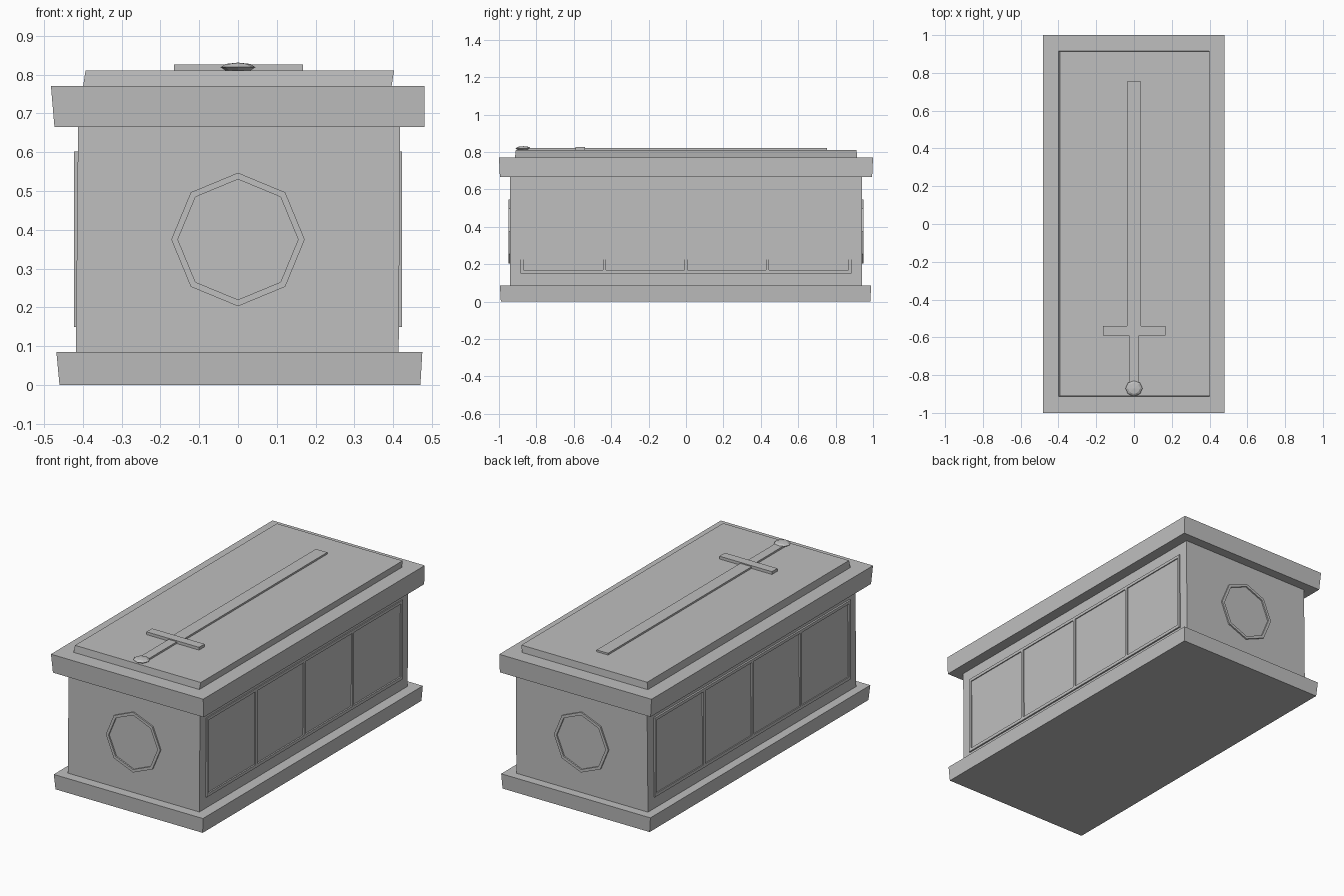
import bpy, bmesh, math
from mathutils import Matrix

if "Cube" in bpy.data.objects:
    bpy.data.objects.remove(bpy.data.objects["Cube"])

stone = bpy.data.materials.new("grey stone")
stone.diffuse_color = (0.52, 0.52, 0.52, 1)
stone.use_nodes = True
stone.node_tree.nodes["Principled BSDF"].inputs["Base Color"].default_value = stone.diffuse_color


def finish(name, bm):
    bmesh.ops.recalc_face_normals(bm, faces=bm.faces)
    me = bpy.data.meshes.new(name)
    bm.to_mesh(me)
    bm.free()
    me.materials.append(stone)
    ob = bpy.data.objects.new(name, me)
    bpy.context.collection.objects.link(ob)
    return ob


def slab(name, bottom, top, z0, z1):
    """Block with separate bottom and top rectangles (x0, x1, y0, y1)."""
    bm = bmesh.new()
    rings = []
    for (x0, x1, y0, y1), z in ((bottom, z0), (top, z1)):
        rings.append([bm.verts.new((x, y, z)) for x, y in
                      ((x0, y0), (x1, y0), (x1, y1), (x0, y1))])
    lo, hi = rings
    bm.faces.new(lo)
    bm.faces.new(hi)
    for i in range(4):
        j = (i + 1) % 4
        bm.faces.new((lo[i], lo[j], hi[j], hi[i]))
    return finish(name, bm)


def box(name, x0, x1, y0, y1, z0, z1):
    return slab(name, (x0, x1, y0, y1), (x0, x1, y0, y1), z0, z1)


# Main chest: plinth, body, overhanging lid and raised top, slightly uneven
slab("plinth", (-0.46, 0.47, -0.99, 0.985), (-0.468, 0.475, -0.995, 0.99), 0, 0.085)
slab("chest_body", (-0.418, 0.414, -0.94, 0.94), (-0.412, 0.418, -0.94, 0.94), 0.08, 0.67)
slab("lid", (-0.473, 0.48, -0.995, 0.995), (-0.482, 0.48, -1, 1), 0.665, 0.77)
slab("raised_top", (-0.40, 0.395, -0.915, 0.915), (-0.393, 0.402, -0.91, 0.912), 0.765, 0.81)

# Side panelling: rails, end stiles and dividers on both long sides
for side, s in (("left", -1), ("right", 1)):
    xa, xb = sorted((s * 0.405, s * 0.423))
    box(side + "_lower_rail", xa, xb, -0.885, 0.885, 0.15, 0.168)
    box(side + "_upper_rail", xa, xb, -0.885, 0.885, 0.585, 0.602)
    for i in range(5):
        y = (-0.877, -0.437, 0, 0.437, 0.877)[i]
        box(f"{side}_stile_{i + 1}", xa, xb, y - 0.008, y + 0.008, 0.168, 0.585)

# Eight-sided raised rings on both ends
for end, s in (("front", -1), ("back", 1)):
    bm = bmesh.new()
    loops = []
    for r, y in ((0.172, 0.93), (0.172, 0.948), (0.155, 0.948), (0.155, 0.93)):
        loops.append([bm.verts.new((r * math.sin(k * math.pi / 4), s * y,
                                    0.375 + r * math.cos(k * math.pi / 4)))
                      for k in range(8)])
    for a in range(4):
        p, q = loops[a], loops[(a + 1) % 4]
        for k in range(8):
            n = (k + 1) % 8
            bm.faces.new((p[k], p[n], q[n], q[k]))
    finish(end + "_ring", bm)

# Sword lying on the top
box("sword_blade", -0.036, 0.036, -0.56, 0.755, 0.80, 0.82)
box("sword_guard", -0.165, 0.167, -0.59, -0.54, 0.80, 0.826)
box("sword_grip", -0.026, 0.026, -0.85, -0.58, 0.80, 0.82)
bm = bmesh.new()
bmesh.ops.create_uvsphere(bm, u_segments=8, v_segments=4, radius=1)
bmesh.ops.transform(bm, verts=bm.verts, matrix=Matrix.Translation((0, -0.87, 0.819))
                    @ Matrix.Diagonal((0.045, 0.042, 0.012, 1)))
finish("sword_pommel", bm)
